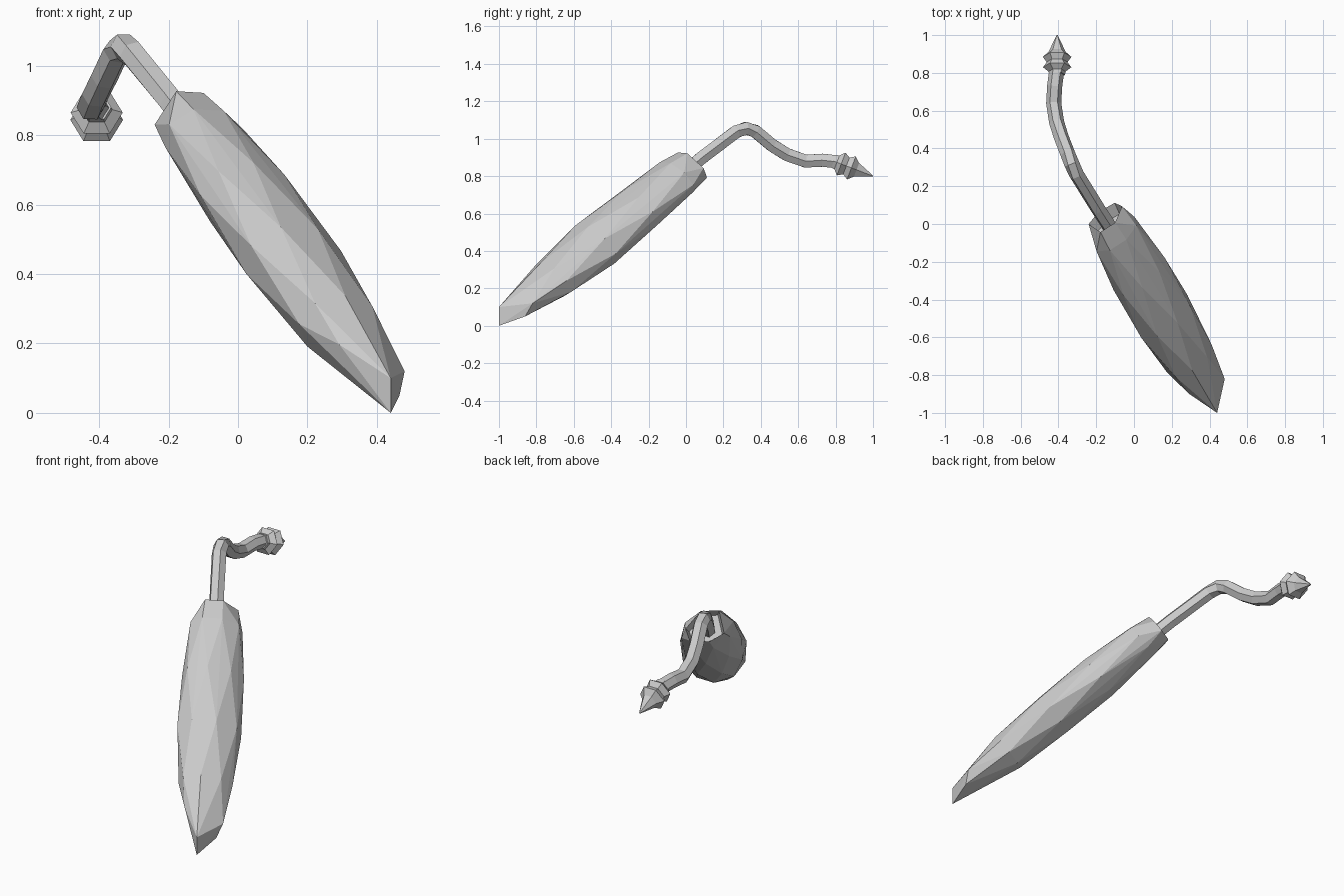
import bpy, bmesh, math
from mathutils import Vector

if "Cube" in bpy.data.objects:
    bpy.data.objects.remove(bpy.data.objects["Cube"])

# Local frame of the faceted body: long axis, side, up
D = Vector((0.416, -0.70, -0.577)).normalized()
S = Vector((0.86, 0.51, 0)).normalized()
S = (S - D * S.dot(D)).normalized()
U = D.cross(S).normalized()
if U.z < 0:
    U = -U
ORIGIN = Vector((-0.14, 0.017, 0.85))


def place(s, u, t):
    return ORIGIN + S * s + U * u + D * t


def finish(bm, name):
    bmesh.ops.recalc_face_normals(bm, faces=bm.faces)
    mesh = bpy.data.meshes.new(name)
    bm.to_mesh(mesh)
    bm.free()
    obj = bpy.data.objects.new(name, mesh)
    bpy.context.collection.objects.link(obj)
    return obj


def loft(name, points, radii, sides=6):
    """Flat-shaded tube with a changing radius along a path."""
    bm = bmesh.new()
    points = [Vector(p) for p in points]
    rings = []
    for i, (p, r) in enumerate(zip(points, radii)):
        tangent = (points[min(i + 1, len(points) - 1)] - points[max(i - 1, 0)]).normalized()
        a = Vector((1, 0, 0))
        a = (a - tangent * a.dot(tangent)).normalized()
        b = tangent.cross(a)
        rings.append([bm.verts.new(p + r * (a * math.cos(k * math.tau / sides)
                                            + b * math.sin(k * math.tau / sides)))
                      for k in range(sides)])
    for lo, hi in zip(rings, rings[1:]):
        for k in range(sides):
            n = (k + 1) % sides
            bm.faces.new((lo[k], lo[n], hi[n], hi[k]))
    bm.faces.new(rings[0])
    bm.faces.new(rings[-1])
    return finish(bm, name)


# Faceted body: hull of staggered elliptical rings plus a chisel tip
bm = bmesh.new()
tilt = math.radians(-20)
for i, (t, f) in enumerate([(0.10, 0.84), (0.40, 0.99), (0.72, 1.03), (1.04, 0.86)]):
    for k in range(8):
        ang = (k + 0.5 * (i % 2)) * math.tau / 8
        p, q = 0.168 * f * math.cos(ang), 0.120 * f * math.sin(ang)
        bm.verts.new(place(p * math.cos(tilt) - q * math.sin(tilt),
                           p * math.sin(tilt) + q * math.cos(tilt), t))
top_end = [(-0.095, -0.037), (-0.063, 0.081), (0.03, 0.075),
           (0.105, -0.021), (0.081, -0.083), (-0.02, -0.085)]
for s, u in top_end:
    bm.verts.new(place(s, u, -0.018))
bm.verts.new(place(-0.097, 0.05, 1.20))
for p in [(0.44, -1, 0.1), (0.44, -1, 0), (0.48, -0.82, 0.12), (0.465, -0.86, 0.05)]:
    bm.verts.new(p)
bmesh.ops.convex_hull(bm, input=bm.verts)
bmesh.ops.delete(bm, geom=[v for v in bm.verts if not v.link_faces], context='VERTS')
bmesh.ops.dissolve_limit(bm, angle_limit=math.radians(2), verts=bm.verts, edges=bm.edges)
# Recessed socket in the upper end
bm.normal_update()
end = [max(bm.faces, key=lambda f: f.normal.dot(-D))]
bmesh.ops.inset_region(bm, faces=end, thickness=0.015)
bmesh.ops.translate(bm, verts=end[0].verts, vec=D * 0.07)
finish(bm, "faceted_body")

# Bent hexagonal stem
stem = [(-0.08, -0.09, 0.75), (-0.19, 0.08, 0.895), (-0.305, 0.265, 1.035),
        (-0.33, 0.32, 1.055), (-0.35, 0.37, 1.04), (-0.385, 0.46, 0.965),
        (-0.41, 0.54, 0.915), (-0.425, 0.64, 0.88), (-0.42, 0.73, 0.885),
        (-0.408, 0.82, 0.875)]
loft("bent_stem", stem, [0.04] * len(stem))

# Ribbed pointed finial
start, tip = Vector((-0.407, 0.79, 0.88)), Vector((-0.407, 1.0, 0.8))
profile = [(0, 0.042), (0.08, 0.045), (0.19, 0.075), (0.32, 0.055),
           (0.45, 0.076), (0.58, 0.045), (1, 0.003)]
loft("pointed_finial", [start.lerp(tip, a) for a, r in profile], [r for a, r in profile])
